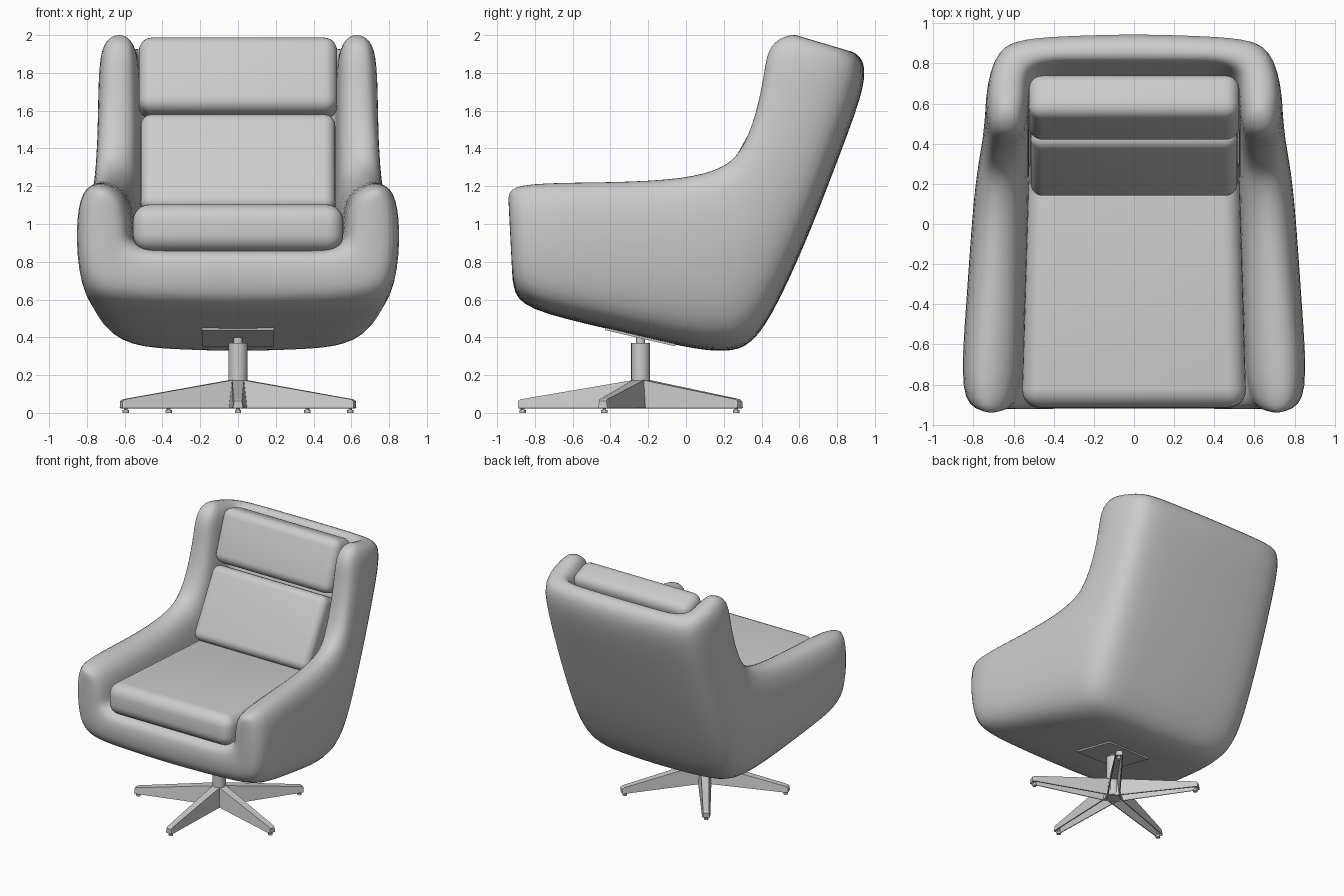
import bpy, bmesh
from math import radians, sin, cos, pi
from mathutils import Vector, Matrix

if "Cube" in bpy.data.objects:
    bpy.data.objects.remove(bpy.data.objects["Cube"])


def new_object(name, bm, smooth=True):
    bmesh.ops.recalc_face_normals(bm, faces=bm.faces)
    me = bpy.data.meshes.new(name)
    bm.to_mesh(me)
    bm.free()
    ob = bpy.data.objects.new(name, me)
    bpy.context.collection.objects.link(ob)
    if smooth:
        me.shade_smooth()
    return ob


# Shell: U-shaped section swept from the seat front, under the seat and up the back.
# Station: rim y, z | underside/back y, z | panel thickness |
#          half widths of rim, widest, bottom corner, inner wall | end inset
STATIONS = [
    (-.945, 1.17, -.915, .60, .28, .72, .84, .76, .57, .25),
    (-.88, 1.225, -.87, .555, .33, .74, .88, .80, .56, 0),
    (-.40, 1.225, -.40, .45, .38, .70, .845, .74, .54, 0),
    (.00, 1.245, .00, .35, .40, .68, .82, .66, .525, 0),
    (.20, 1.305, .22, .325, .40, .67, .80, .62, .52, 0),
    (.28, 1.38, .35, .365, .30, .66, .785, .61, .52, 0),
    (.34, 1.50, .48, .565, .22, .65, .77, .62, .52, 0),
    (.38, 1.64, .67, 1.0, .20, .64, .755, .63, .52, 0),
    (.41, 1.79, .82, 1.4, .19, .635, .75, .63, .52, 0),
    (.43, 1.96, .955, 1.76, .18, .63, .745, .62, .52, 0),
    (.56, 2.01, .955, 1.895, .17, .63, .73, .61, .53, .15),
]


def section(ay, az, by, bz, t, wr, wm, wb, wi, inset):
    low, rim = Vector((0, by, bz)), Vector((0, ay, az))
    up = (rim - low).normalized()
    n = (rim - low).length
    outer = [(0, -.01), (.5 * wb, 0), (.9 * wb, .015), (wb + .6 * (wm - wb), .13 * n),
             (wm, .55 * n), (wm - .02, .9 * n), (wr + .045, n)]
    inner = [(0, t), (.45 * wb, t), (wi - .08, t), (wi, t + .05),
             (wi, max(.62 * n, t + .09)), (wi + .02, .89 * n), (wr - .05, .99 * n)]
    rings = []
    for a, b in ((outer, inner), (inner, outer)):
        pts = []
        for p, q in zip(a, b):
            x = p[0] + (q[0] - p[0]) * inset
            d = p[1] + (q[1] - p[1]) * inset
            pts.append(low + up * d + Vector((x, 0, 0)))
        rings.append(pts)
    return rings[0] + rings[1][::-1]


bm = bmesh.new()
rows = [[bm.verts.new(p) for p in section(*s)] for s in STATIONS]
for r, q in zip(rows, rows[1:]):
    for i in range(len(r) - 1):
        bm.faces.new((r[i], r[i + 1], q[i + 1], q[i]))
for r in (rows[0], rows[-1]):
    for i in range(6):
        bm.faces.new((r[i], r[i + 1], r[12 - i], r[13 - i]))
shell = new_object("shell", bm)
mirror = shell.modifiers.new("mirror", 'MIRROR')
mirror.use_clip = True
sub = shell.modifiers.new("subsurf", 'SUBSURF')
sub.levels = sub.render_levels = 2


# Cushions: soft rounded boxes, optionally narrower at the rear, tilted about x
def cushion(name, size, centre, tilt, radius, taper=1.0):
    bm = bmesh.new()
    bmesh.ops.create_cube(bm, size=1)
    for v in bm.verts:
        k = taper if v.co.y > 0 else 1
        v.co = Vector((v.co.x * size[0] * k, v.co.y * size[1], v.co.z * size[2]))
    bmesh.ops.bevel(bm, geom=bm.edges[:], offset=radius, segments=6,
                    profile=.5, affect='EDGES')
    ob = new_object(name, bm)
    ob.location = centre
    ob.rotation_euler.x = radians(tilt)
    return ob


cushion("seat_cushion", (1.12, 1.28, .25), (0, -.275, .96), -2, .09, .93)
cushion("back_cushion", (1.03, .24, .58), (0, .365, 1.29), -29, .06)
cushion("headrest", (1.05, .23, .42), (0, .58, 1.77), -20, .07)

# Swivel base
CY = -.24


def cylinder(name, r1, r2, z0, z1, x=0, y=CY, sides=24):
    bm = bmesh.new()
    bmesh.ops.create_cone(bm, cap_ends=True, segments=sides, radius1=r1, radius2=r2,
                          depth=z1 - z0,
                          matrix=Matrix.Translation((x, y, (z0 + z1) / 2)))
    ob = new_object(name, bm)
    ob.data.set_sharp_from_angle(angle=radians(40))
    return ob


cylinder("column", .05, .05, .03, .37)
cylinder("piston", .024, .024, .36, .45)
cylinder("hub", .06, .05, .03, .18)

# Mounting plate lying along the sloping underside
bm = bmesh.new()
bmesh.ops.create_cube(bm, size=1, matrix=Matrix.Translation((0, CY, .405))
                      @ Matrix.Rotation(radians(-13), 4, 'X')
                      @ Matrix.Diagonal((.38, .38, .02, 1)))
new_object("mount_plate", bm, False)

# Five tapered legs, hollow underneath, with glides; one points forward
for k in range(5):
    ang = -pi / 2 + k * 2 * pi / 5
    bm = bmesh.new()
    ends = []
    for x, wb, wt, top in ((.02, .05, .032, .177), (.635, .03, .022, .072),
                           (.65, .026, .02, .062)):
        ends.append([bm.verts.new(c) for c in
                     ((x, wb, .025), (x, wt, top), (x, -wt, top), (x, -wb, .025))])
    for a, b in zip(ends, ends[1:]):
        for i in range(3):
            bm.faces.new((a[i], a[i + 1], b[i + 1], b[i]))
    bm.faces.new(ends[-1])
    leg = new_object(f"leg_{k + 1}", bm, False)
    leg.location.y = CY
    leg.rotation_euler.z = ang
    wall = leg.modifiers.new("wall", 'SOLIDIFY')
    wall.thickness, wall.offset = .008, -1
    fx, fy = .625 * cos(ang), CY + .625 * sin(ang)
    cylinder(f"glide_{k + 1}", .017, .017, 0, .014, fx, fy, 12)
    cylinder(f"glide_stem_{k + 1}", .01, .01, .012, .06, fx, fy, 8)
